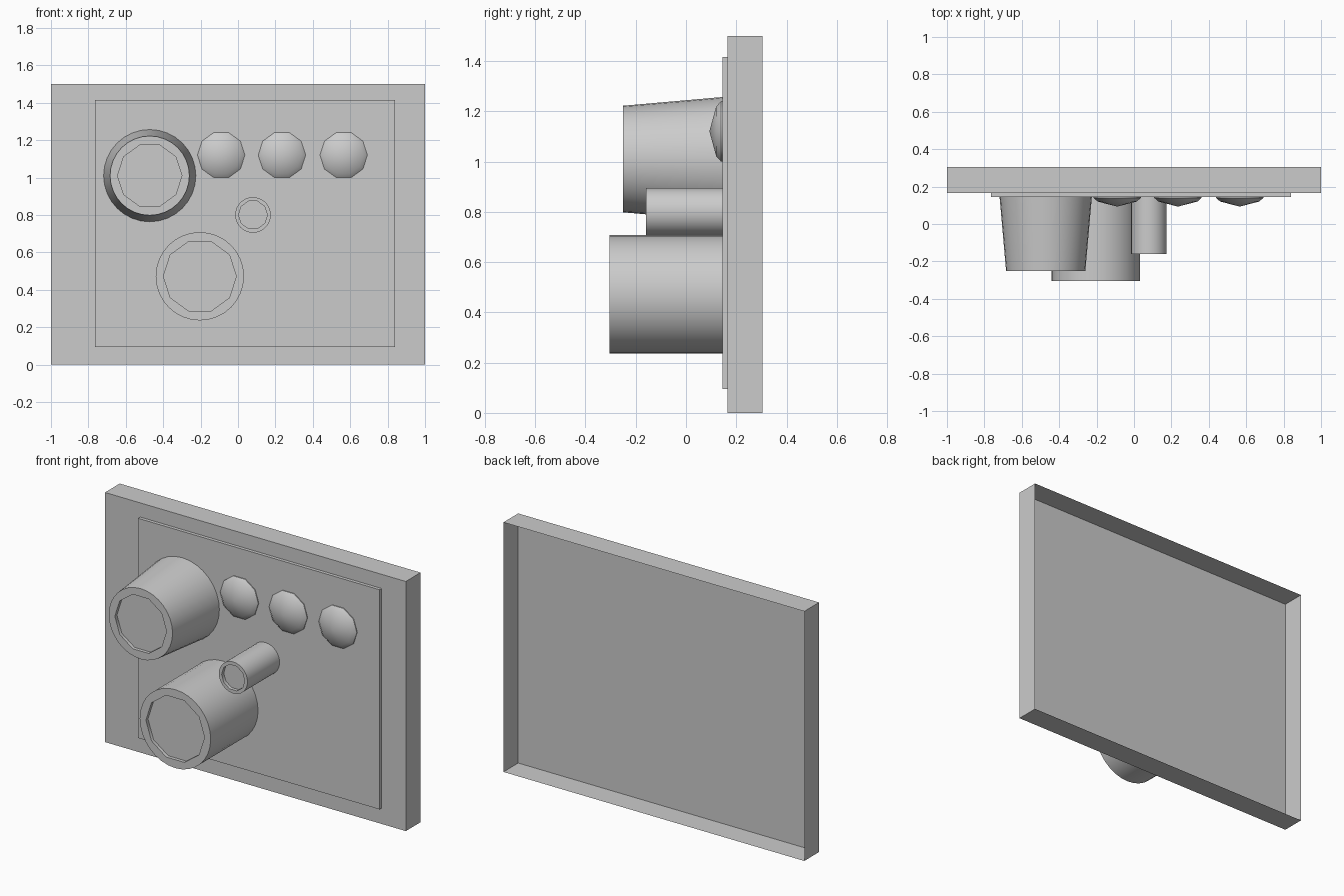
import bpy, bmesh, math

if "Cube" in bpy.data.objects:
    bpy.data.objects.remove(bpy.data.objects["Cube"])

BACK = 0.165  # front face of the shallow backing box


def finish(name, bm, smooth=False):
    bmesh.ops.recalc_face_normals(bm, faces=bm.faces)
    mesh = bpy.data.meshes.new(name)
    bm.to_mesh(mesh)
    bm.free()
    ob = bpy.data.objects.new(name, mesh)
    bpy.context.collection.objects.link(ob)
    if smooth:
        bpy.ops.object.select_all(action='DESELECT')
        bpy.context.view_layer.objects.active = ob
        ob.select_set(True)
        bpy.ops.object.shade_smooth_by_angle(angle=math.radians(40))
    return ob


def open_box(name, x0, x1, y0, y1, z0, z1):
    """Thin-walled box without its rear face."""
    bm = bmesh.new()
    rings = [[bm.verts.new((x, y, z)) for x, z in
              ((x0, z0), (x1, z0), (x1, z1), (x0, z1))] for y in (y0, y1)]
    bm.faces.new(rings[0])
    bridge(bm, *rings)
    return finish(name, bm)


def ring(bm, cx, cz, r, y, n):
    return [bm.verts.new((cx + r * math.cos(i * math.tau / n), y,
                          cz + r * math.sin(i * math.tau / n))) for i in range(n)]


def bridge(bm, a, b):
    n = len(a)
    for i in range(n):
        j = (i + 1) % n
        bm.faces.new((a[i], b[i], b[j], a[j]))


def loop_edges(bm, loop):
    return [bm.edges.get((v, loop[i - 1])) for i, v in enumerate(loop)]


def knob(name, cx, cz, r_base, r_front, r_inner, y_front):
    """Round knob whose front has a shallow ten-sided recess."""
    bm = bmesh.new()
    base = ring(bm, cx, cz, r_base, BACK - 0.005, 32)
    front = ring(bm, cx, cz, r_front, y_front, 32)
    lip = ring(bm, cx, cz, r_inner, y_front, 10)
    floor = ring(bm, cx, cz, r_inner, y_front + 0.02, 10)
    bridge(bm, base, front)
    bridge(bm, lip, floor)
    bm.faces.new(floor)
    bmesh.ops.triangle_fill(bm, use_beauty=True, normal=(0, -1, 0),
                            edges=loop_edges(bm, front) + loop_edges(bm, lip))
    return finish(name, bm, True)


def button(name, cx, cz):
    """Low domed ten-sided button."""
    bm = bmesh.new()
    rings = [ring(bm, cx, cz, r, y, 10) for r, y in
             ((0.127, BACK - 0.005), (0.127, 0.14), (0.104, 0.12))]
    for a, b in zip(rings, rings[1:]):
        bridge(bm, a, b)
    tip = bm.verts.new((cx, 0.093, cz))
    last = rings[-1]
    for i, v in enumerate(last):
        bm.faces.new((last[i - 1], v, tip))
    return finish(name, bm, True)


# Backing box and raised plate
open_box("backing_panel", -1, 1, BACK, 0.305, 0, 1.5)
open_box("front_plate", -0.765, 0.84, 0.145, BACK, 0.095, 1.415)

# Three knobs
knob("tapered_knob", -0.472, 1.01, 0.248, 0.212, 0.172, -0.25)
knob("large_knob", -0.204, 0.472, 0.236, 0.236, 0.195, -0.305)
knob("small_knob", 0.08, 0.80, 0.095, 0.095, 0.077, -0.16)

# Row of buttons
for k, x in enumerate((-0.09, 0.235, 0.565)):
    button(f"button_{k + 1}", x, 1.12)
